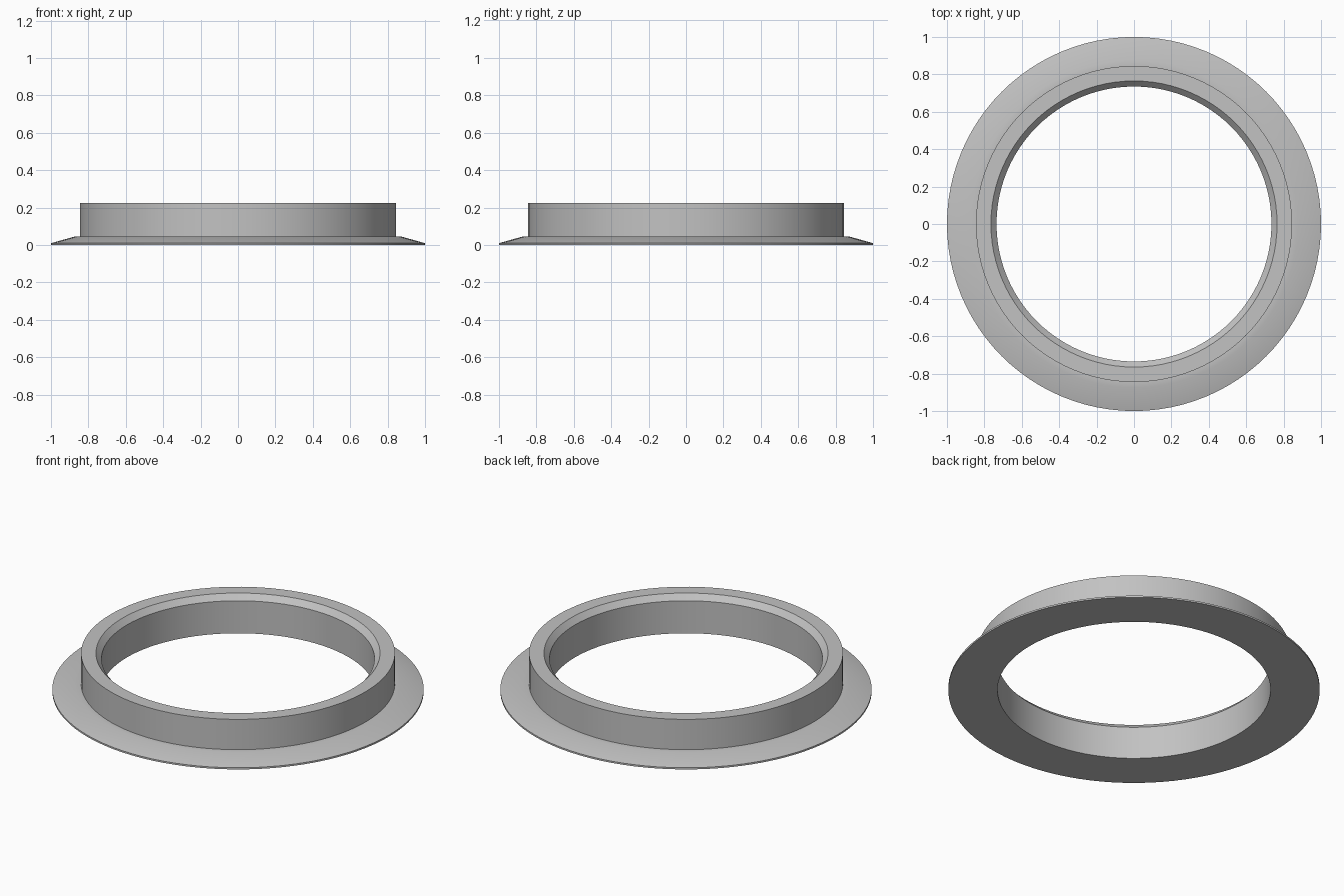
import bpy, bmesh, math

cube = bpy.data.objects.get("Cube")
if cube:
    bpy.data.objects.remove(cube, do_unlink=True)

SEGMENTS = 96

# Plain grey metal
grey = bpy.data.materials.new("grey_metal")
grey.use_nodes = True
color = (0.54, 0.54, 0.54, 1)
grey.diffuse_color = color
grey.node_tree.nodes["Principled BSDF"].inputs["Base Color"].default_value = color


def lathe(name, profile, material):
    """Revolve a closed (radius, height) profile around the z axis."""
    bm = bmesh.new()
    rings = []
    for i in range(SEGMENTS):
        a = math.tau * i / SEGMENTS
        rings.append([bm.verts.new((r * math.cos(a), r * math.sin(a), z))
                      for r, z in profile])
    n = len(profile)
    for i, ring in enumerate(rings):
        following = rings[(i + 1) % SEGMENTS]
        for j in range(n):
            k = (j + 1) % n
            bm.faces.new((ring[j], following[j], following[k], ring[k]))
    bmesh.ops.recalc_face_normals(bm, faces=bm.faces[:])
    mesh = bpy.data.meshes.new(name)
    bm.to_mesh(mesh)
    bm.free()
    mesh.materials.append(material)
    obj = bpy.data.objects.new(name, mesh)
    bpy.context.collection.objects.link(obj)
    return obj


# Collar with a sloped flange and a chamfered bore
ring = lathe("flanged_collar", [
    (0.735, 0.0), (1.0, 0.0), (1.0, 0.01),      # underside and thin rim
    (0.875, 0.045), (0.845, 0.045),             # sloped flange and its flat step
    (0.845, 0.225), (0.765, 0.225),             # outer wall and top face
    (0.735, 0.193),                             # bore chamfer
], grey)

bpy.ops.object.select_all(action='DESELECT')
ring.select_set(True)
bpy.context.view_layer.objects.active = ring
bpy.ops.object.shade_smooth_by_angle(angle=math.radians(30))
